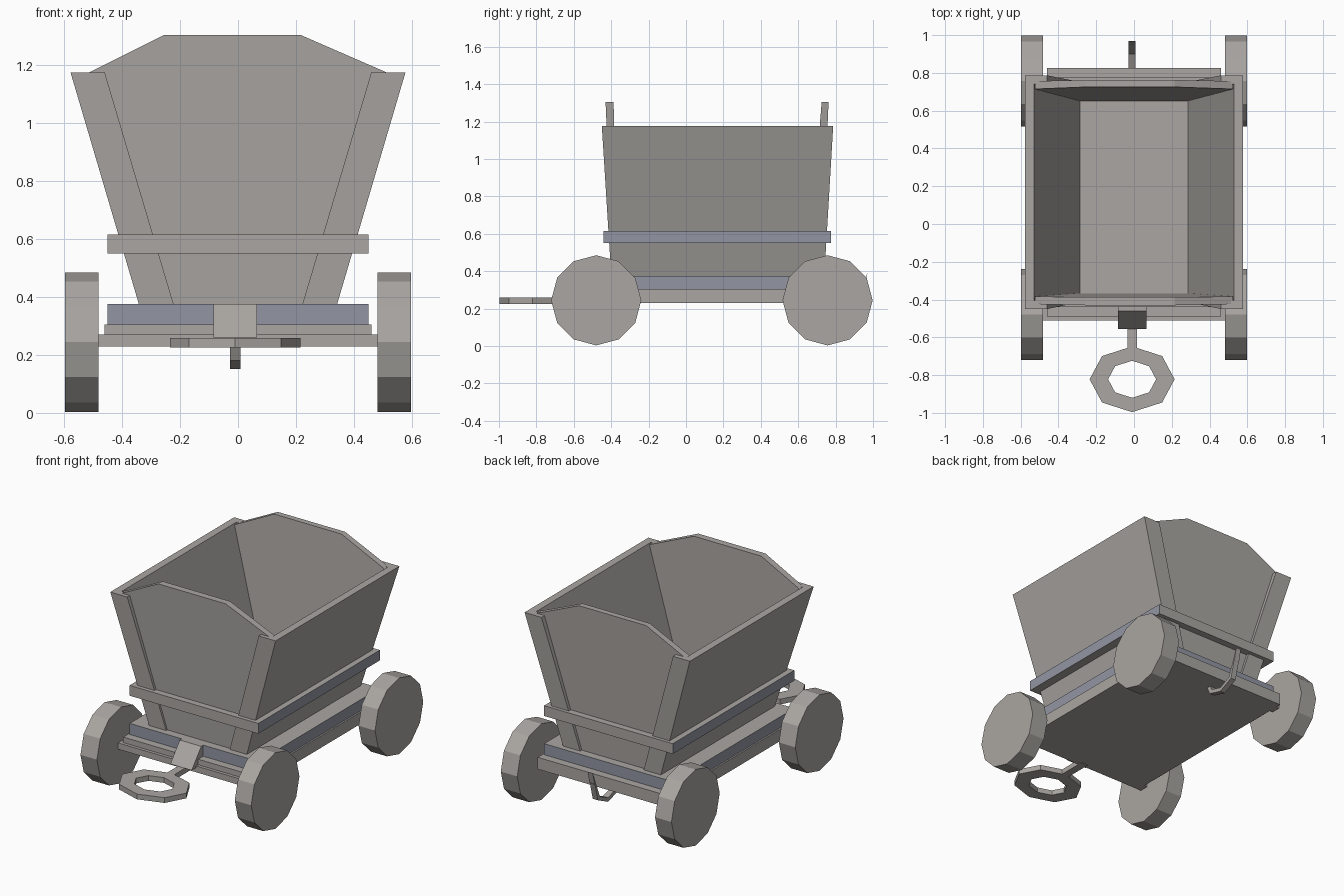
import bpy, bmesh, math
from mathutils import Vector

cube = bpy.data.objects.get("Cube")
if cube:
    bpy.data.objects.remove(cube, do_unlink=True)


def material(name, rgb):
    m = bpy.data.materials.new(name)
    m.use_nodes = True
    m.diffuse_color = (*rgb, 1)
    m.node_tree.nodes["Principled BSDF"].inputs["Base Color"].default_value = (*rgb, 1)
    return m


GREY = material("warm grey", (0.40, 0.38, 0.36))
BLUE = material("blue grey", (0.29, 0.305, 0.37))


def loft(name, ring_a, ring_b, blue_rule=None):
    """Solid between two matching polygons; blue_rule picks blue faces by normal."""
    bm = bmesh.new()
    a = [bm.verts.new(p) for p in ring_a]
    b = [bm.verts.new(p) for p in ring_b]
    n = len(a)
    bm.faces.new(a)
    bm.faces.new(b)
    for i in range(n):
        j = (i + 1) % n
        bm.faces.new((a[i], a[j], b[j], b[i]))
    bmesh.ops.recalc_face_normals(bm, faces=bm.faces)
    if blue_rule:
        for f in bm.faces:
            f.material_index = int(blue_rule(f.normal))
    mesh = bpy.data.meshes.new(name)
    bm.to_mesh(mesh)
    bm.free()
    ob = bpy.data.objects.new(name, mesh)
    mesh.materials.append(GREY)
    mesh.materials.append(BLUE)
    bpy.context.collection.objects.link(ob)
    return ob


def rect(x, y, z):
    return [(x[0], y[0], z), (x[1], y[0], z), (x[1], y[1], z), (x[0], y[1], z)]


def box(name, x, y, z, rule=None):
    return loft(name, rect(x, y, z[0]), rect(x, y, z[1]), rule)


def sideways(n):
    return abs(n.x) > 0.5


def upright(n):
    return abs(n.z) < 0.5


# Chassis, lower frame and hopper floor
box("chassis", (-0.46, 0.46), (-0.49, 0.825), (0.23, 0.305))
box("lower_frame", (-0.45, 0.45), (-0.44, 0.775), (0.305, 0.375), upright)
box("hopper_floor", (-0.29, 0.29), (-0.38, 0.70), (0.31, 0.38))

# Hopper sides, corner posts and side bands
LOW, RIM = 0.3, 1.175
for side, s in (("left", 1), ("right", -1)):
    loft(side + "_hopper_wall",
         rect((s * 0.262, s * 0.32), (-0.395, 0.735), LOW),
         rect((s * 0.53, s * 0.578), (-0.45, 0.787), RIM))
    for end, lo, hi in (("front", (-0.395, -0.37), (-0.45, -0.405)),
                        ("back", (0.70, 0.735), (0.74, 0.787))):
        loft(f"{end}_{side}_post",
             rect((s * 0.20, s * 0.32), lo, LOW),
             rect((s * 0.46, s * 0.578), hi, RIM))
    box(side + "_band", (s * 0.36, s * 0.45), (-0.44, 0.775), (0.55, 0.615), sideways)

# Peaked end panels, leaning outward
OUTLINE = [(-0.26, 0.3), (0.26, 0.3), (0.525, 1.17), (0.215, 1.305), (-0.255, 1.305), (-0.525, 1.17)]


def leaning(y_low, y_high):
    return [(x, y_low + (y_high - y_low) * (z - 0.3), z) for x, z in OUTLINE]


loft("front_panel", leaning(-0.385, -0.43), leaning(-0.365, -0.387))
loft("back_panel", leaning(0.72, 0.762), leaning(0.645, 0.725))
box("front_band", (-0.45, 0.45), (-0.44, -0.39), (0.55, 0.615), sideways)
box("back_band", (-0.45, 0.45), (0.72, 0.775), (0.55, 0.615), sideways)


# Twelve-sided wheels on square axles
def wheel_ring(x, y):
    steps = [math.tau * i / 12 for i in range(12)]
    return [(x, y + 0.241 * math.sin(t), 0.244 + 0.241 * math.cos(t)) for t in steps]


for end, y in (("front", -0.48), ("back", 0.757)):
    for side, s in (("left", 1), ("right", -1)):
        loft(f"{end}_{side}_wheel", wheel_ring(s * 0.482, y), wheel_ring(s * 0.597, y))
    box(end + "_axle", (-0.49, 0.49), (y - 0.03, y + 0.03), (0.23, 0.27))

# Sloped drawbar block and bar
X = (-0.085, 0.065)
loft("drawbar_block",
     [(X[0], -0.42, 0.26), (X[0], -0.555, 0.26), (X[0], -0.46, 0.375), (X[0], -0.42, 0.375)],
     [(X[1], -0.42, 0.26), (X[1], -0.555, 0.26), (X[1], -0.46, 0.375), (X[1], -0.42, 0.375)])
box("drawbar", (-0.035, 0.015), (-0.66, -0.48), (0.225, 0.258))

# Oval eight-sided coupling ring
bm = bmesh.new()
loops = []
for rx, ry, z in ((0.225, 0.174, 0.225), (0.225, 0.174, 0.258),
                  (0.127, 0.098, 0.258), (0.127, 0.098, 0.225)):
    loops.append([bm.verts.new((-0.01 + rx * math.sin(t), -0.822 + ry * math.cos(t), z))
                  for t in [math.tau * i / 8 for i in range(8)]])
for k in range(4):
    a, b = loops[k], loops[(k + 1) % 4]
    for i in range(8):
        j = (i + 1) % 8
        bm.faces.new((a[i], a[j], b[j], b[i]))
bmesh.ops.recalc_face_normals(bm, faces=bm.faces)
mesh = bpy.data.meshes.new("coupling_ring")
bm.to_mesh(mesh)
bm.free()
mesh.materials.append(GREY)
bpy.context.collection.objects.link(bpy.data.objects.new("coupling_ring", mesh))

# Bent rear hook swept from a side profile
path = [Vector(p) for p in ((0.69, 0.24), (0.72, 0.18), (0.82, 0.152), (0.92, 0.2), (0.97, 0.39))]
inner = [Vector(p) for p in ((0.72, 0.24), (0.74, 0.2), (0.82, 0.178), (0.90, 0.216), (0.955, 0.32))]
profile = path + inner[::-1]
loft("rear_hook", [(-0.028, p.x, p.y) for p in profile], [(0.008, p.x, p.y) for p in profile])
